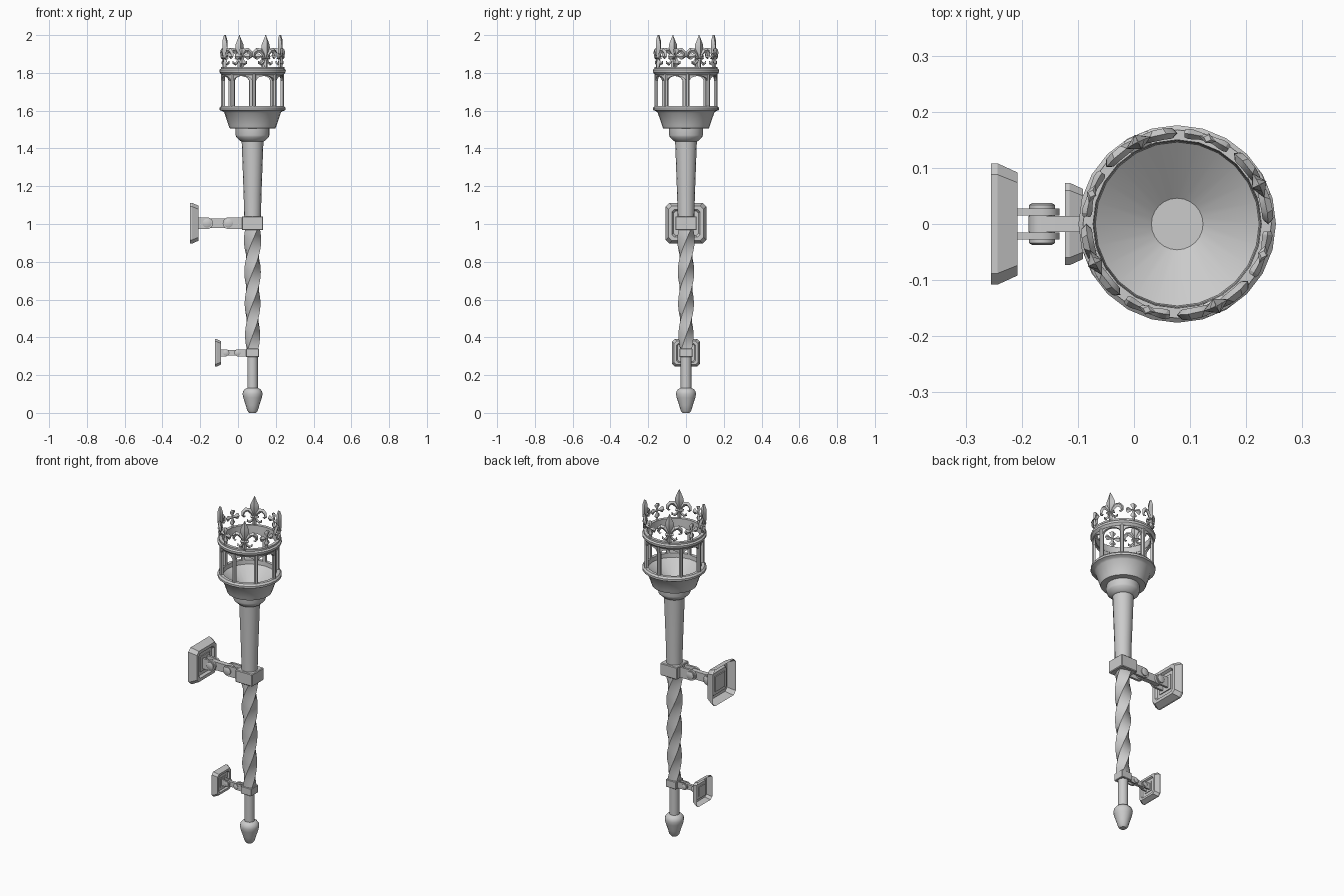
import bpy, bmesh
from math import sin, cos, pi, radians, sqrt
from mathutils import Vector, Matrix

if "Cube" in bpy.data.objects:
    bpy.data.objects.remove(bpy.data.objects["Cube"])

CX = 0.077            # pole axis
FLEUR = radians(25.5)  # first large crown ornament


def finish(bm, name, angle=35):
    bmesh.ops.recalc_face_normals(bm, faces=bm.faces)
    me = bpy.data.meshes.new(name)
    bm.to_mesh(me)
    bm.free()
    for p in me.polygons:
        p.use_smooth = True
    me.set_sharp_from_angle(angle=radians(angle))
    ob = bpy.data.objects.new(name, me)
    bpy.context.collection.objects.link(ob)
    return ob


def loft(bm, rings, cap0=True, cap1=True, loop=False):
    vs = [[bm.verts.new(p) for p in r] for r in rings]
    n = len(vs[0])
    pairs = list(zip(vs, vs[1:])) + ([(vs[-1], vs[0])] if loop else [])
    for a, b in pairs:
        for i in range(n):
            bm.faces.new((a[i], a[(i + 1) % n], b[(i + 1) % n], b[i]))
    if cap0 and not loop:
        bm.faces.new(vs[0])
    if cap1 and not loop:
        bm.faces.new(vs[-1])


def lathe(name, prof, n=24, loop=False):
    bm = bmesh.new()
    loft(bm, [[(CX + r * cos(2 * pi * i / n), r * sin(2 * pi * i / n), z) for i in range(n)]
              for r, z in prof], loop=loop)
    return finish(bm, name)


def bent(u, v, d, ang, r=0.162, z0=1.828):
    # wrap flat ornament coordinates around the crown
    a = ang + u / r
    return (CX + (r + d) * cos(a), (r + d) * sin(a), z0 + v)


def box(bm, x0, x1, y0, y1, z0, z1, bevel=0):
    m = Matrix.LocRotScale(Vector(((x0 + x1) / 2, (y0 + y1) / 2, (z0 + z1) / 2)), None,
                           Vector((x1 - x0, y1 - y0, z1 - z0)))
    vs = bmesh.ops.create_cube(bm, size=1, matrix=m)['verts']
    if bevel:
        es = list({e for v in vs for e in v.link_edges})
        bmesh.ops.bevel(bm, geom=es, offset=bevel, segments=1, affect='EDGES')


# Pole: finial, lower rod, twisted bar, upper tapered rod
lathe("bottom_finial", [(.018, 0), (.028, .012), (.036, .04), (.049, .08), (.053, .1),
                        (.05, .115), (.04, .127), (.028, .132)], 16)
lathe("lower_rod", [(.028, .12), (.028, .31)], 16)
bm = bmesh.new()
rings = []
for k in range(49):
    t = k / 48
    s = .9 + .18 * t
    rings.append([(CX + s * r * cos(a), s * r * sin(a), .325 + .67 * t)
                  for i in range(8)
                  for r, a in [((.043, .034)[i % 2], i * pi / 4 + pi / 4 + 2 * pi * t)]])
loft(bm, rings)
finish(bm, "twisted_bar", 25)
lathe("upper_rod", [(.044, 1.02), (.047, 1.15), (.058, 1.45)], 16)

# Bowl with neck ring, outer lip and dished inside
lathe("bowl", [(.055, 1.435), (.065, 1.44), (.086, 1.46), (.089, 1.47), (.089, 1.505), (.122, 1.507),
               (.128, 1.525), (.15, 1.59), (.158, 1.597), (.175, 1.603), (.175, 1.615),
               (.166, 1.625), (.148, 1.625), (.146, 1.60), (.046, 1.525)])
lathe("upper_ring", [(.148, 1.79), (.164, 1.79), (.175, 1.803), (.176, 1.815), (.168, 1.822),
                     (.168, 1.832), (.15, 1.832)], loop=True)

# Window posts and arched heads
bm = bmesh.new()
for k in range(8):
    c = FLEUR + k * pi / 4
    p = c + pi / 8
    loft(bm, [[(CX + r * cos(p + da), r * sin(p + da), z)
               for r, da in ((.148, -.06), (.16, -.07), (.167, -.03), (.167, .03), (.16, .07), (.148, .06))]
              for z in (1.615, 1.8)])
    rings = []
    for i in range(11):
        t = i / 5 - 1
        a = c + t * .34
        zb = 1.757 + .027 * sqrt(max(0, 1 - t * t))
        rings.append([(CX + r * cos(a), r * sin(a), z)
                      for r, z in ((.149, zb), (.162, zb), (.162, 1.8), (.149, 1.8))])
    loft(bm, rings)
finish(bm, "window_frame")


# Crown ornaments: ridged petals swept along short paths
def petal(bm, pts, ang, thick, side=1):
    P = [Vector((side * p[0], p[1])) for p in pts]
    rings = []
    for i, p in enumerate(pts):
        d = (P[min(i + 1, len(P) - 1)] - P[max(i - 1, 0)]).normalized()
        n = Vector((-d.y, d.x)) * p[2]
        h = thick * min(1, .35 + p[2] / .018)
        rings.append([bent(*(P[i] + n * a), h * b, ang)
                      for a, b in ((1, 0), (0, 1), (-1, 0), (0, -1))])
    loft(bm, rings)


LEAF = [(0, .05, .006), (0, .075, .012), (0, .105, .025), (0, .12, .024), (0, .145, .013), (0, .172, .001)]
CURL = [(.006, .048, .005), (.014, .07, .009), (.03, .09, .013), (.048, .092, .013),
        (.062, .078, .011), (.065, .06, .008), (.056, .05, .005), (.048, .054, .002)]
FOOT = [(.004, .05, .005), (.012, .03, .007), (.026, .018, .008), (.038, .024, .006), (.04, .034, .002)]
STEM = [(0, -.004, .009), (0, .02, .012), (0, .04, .008), (0, .05, .007)]
BAND = [(-.022, .05, .007), (-.015, .05, .008), (.015, .05, .008), (.022, .05, .007)]
bm = bmesh.new()
for k in range(4):
    a = FLEUR + k * pi / 2
    petal(bm, LEAF, a, .014)
    petal(bm, STEM, a, .011)
    petal(bm, BAND, a, .016)
    for s in (1, -1):
        petal(bm, CURL, a, .01, s)
        petal(bm, FOOT, a, .009, s)
finish(bm, "crown_lilies", 30)

bm = bmesh.new()
for k in range(4):
    a = FLEUR + pi / 4 + k * pi / 2
    for q in range(4):
        dx, dy = ((1, 0), (0, 1), (-1, 0), (0, -1))[q]
        petal(bm, [(dx * l, .06 + dy * l, w) for l, w in
                   ((.002, .006), (.014, .007), (.028, .017), (.036, .017), (.042, .007))], a, .009)
    petal(bm, [(0, -.004, .014), (0, .008, .007), (0, .03, .006)], a, .009)
finish(bm, "crown_crosses", 30)


# Wall brackets: hollow plate, two forks, link, bolts, square collar
def bracket(prefix, xb, zc, ps, s):
    def octo(x, h, c):
        return [(x, y * ps, zc + z * ps) for y, z in
                ((h, h - c), (h - c, h), (c - h, h), (-h, h - c), (-h, c - h), (c - h, -h), (h - c, -h), (h, c - h))]
    bm = bmesh.new()
    xf = xb + .047 * ps
    loft(bm, [octo(xb, .108, .02), octo(xb + .012 * ps, .108, .02), octo(xf, .092, .018),
              octo(xf, .074, .014), octo(xf - .014 * ps, .066, .012)], cap0=False)
    finish(bm, prefix + "_wall_plate", 20)
    b1, b2 = xb + .091 * s + (ps - s) * .04, CX - .127 * s
    # forks with rounded ends
    bm = bmesh.new()
    for sg in (1, -1):
        for bx, end, dr in ((b1, xf - .016 * ps, 1), (b2, CX - .05 * s, -1)):
            h = .031 * s
            out = [(end, h)] + [(bx + dr * h * sin(t * pi / 8), h * cos(t * pi / 8)) for t in range(9)] + [(end, -h)]
            loft(bm, [[(x, sg * y * s, zc + z) for x, z in out] for y in (.015, .028)])
    finish(bm, prefix + "_forks")
    bm = bmesh.new()
    h = .024 * s
    out = [(b1 + h * cos(t * pi / 8), h * sin(t * pi / 8)) for t in range(4, 13)]
    out += [(b2 + h * cos(t * pi / 8), h * sin(t * pi / 8)) for t in range(-4, 5)]
    loft(bm, [[(x, y * s, zc + z) for x, z in out] for y in (-.0145, .0145)])
    box(bm, xf - .02 * ps, xf - .009 * ps, -.045 * s, .045 * s, zc - .045 * s, zc + .045 * s)
    finish(bm, prefix + "_link")
    bm = bmesh.new()
    for bx in (b1, b2):
        loft(bm, [[(bx + r * s * cos(i * pi / 8), y * s, zc + r * s * sin(i * pi / 8)) for i in range(16)]
                  for r, y in ((.018, -.037), (.023, -.034), (.023, -.027), (.023, .027), (.023, .034), (.018, .037))])
    finish(bm, prefix + "_bolts")
    bm = bmesh.new()
    c = .056 * s
    box(bm, CX - c, CX + c, -c, c, zc - .037 * s, zc + .037 * s, .004 * s)
    finish(bm, prefix + "_collar")


bracket("upper", -.255, 1.004, 1.0, 1.0)
bracket("lower", -.123, .318, .68, .61)
